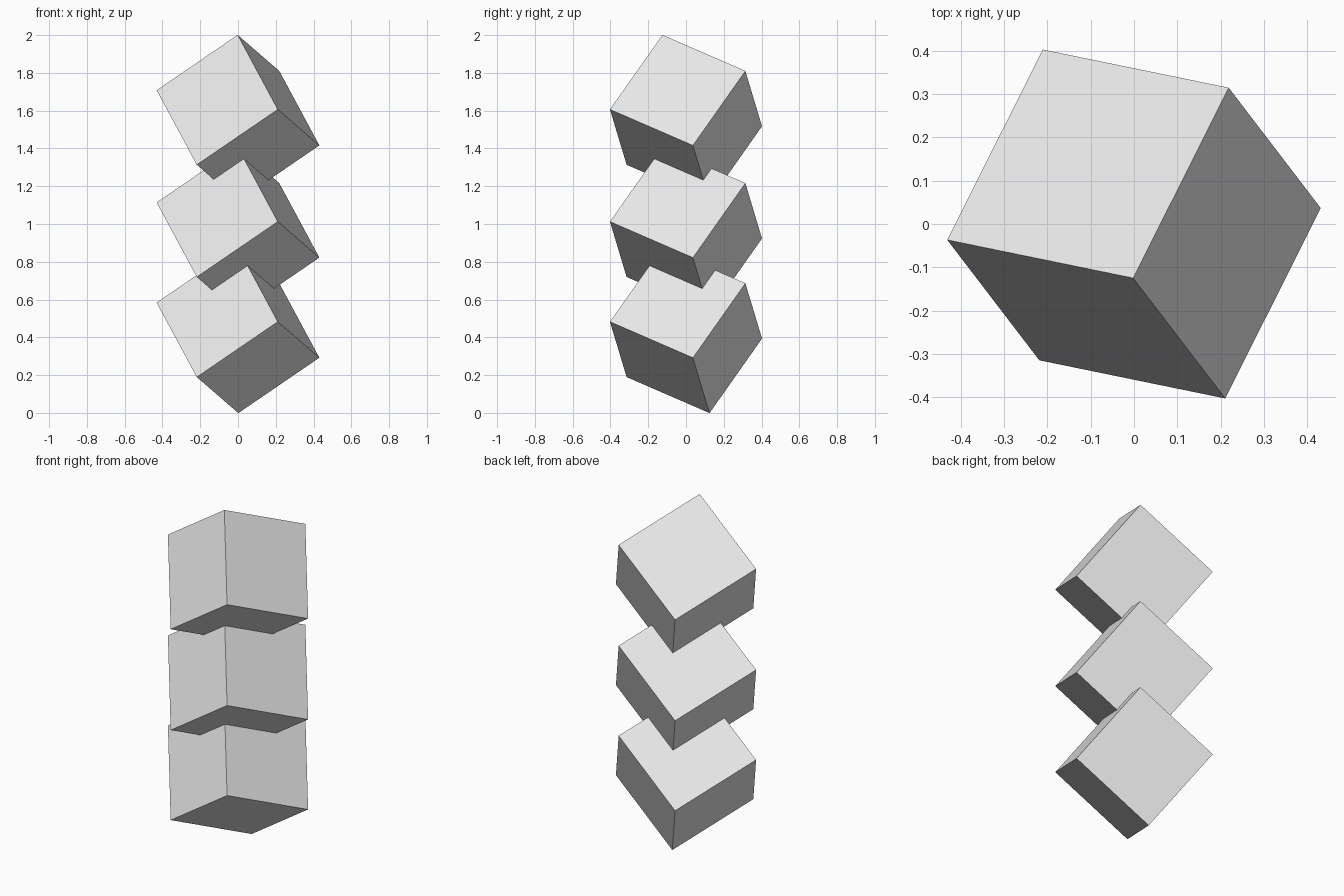
import bpy
from mathutils import Matrix, Vector

cube = bpy.data.objects.get("Cube")
if cube:
    bpy.data.objects.remove(cube, do_unlink=True)

# One plain light grey for the whole stack
grey = bpy.data.materials.new("light_grey")
grey.use_nodes = True
colour = (0.8, 0.8, 0.8, 1)
grey.diffuse_color = colour
grey.node_tree.nodes["Principled BSDF"].inputs["Base Color"].default_value = colour

# Shared tilt: the cube axes, squared up to be exactly perpendicular
SIZE = 0.527
axis_x = Vector((-0.814, 0.167, -0.556)).normalized()
axis_y = Vector((0.421, 0.833, -0.36))
axis_y = (axis_y - axis_x * axis_y.dot(axis_x)).normalized()
axis_z = axis_x.cross(axis_y)
tilt = Matrix((axis_x, axis_y, axis_z)).transposed().to_4x4()


def add_block(name, height):
    bpy.ops.mesh.primitive_cube_add(size=SIZE)
    block = bpy.context.object
    block.name = name
    block.matrix_world = Matrix.Translation((0, 0, height)) @ tilt
    block.data.materials.append(grey)


# Three overlapping tilted blocks
for name, height in (("bottom_block", 0.438), ("middle_block", 0.968), ("top_block", 1.562)):
    add_block(name, height)
